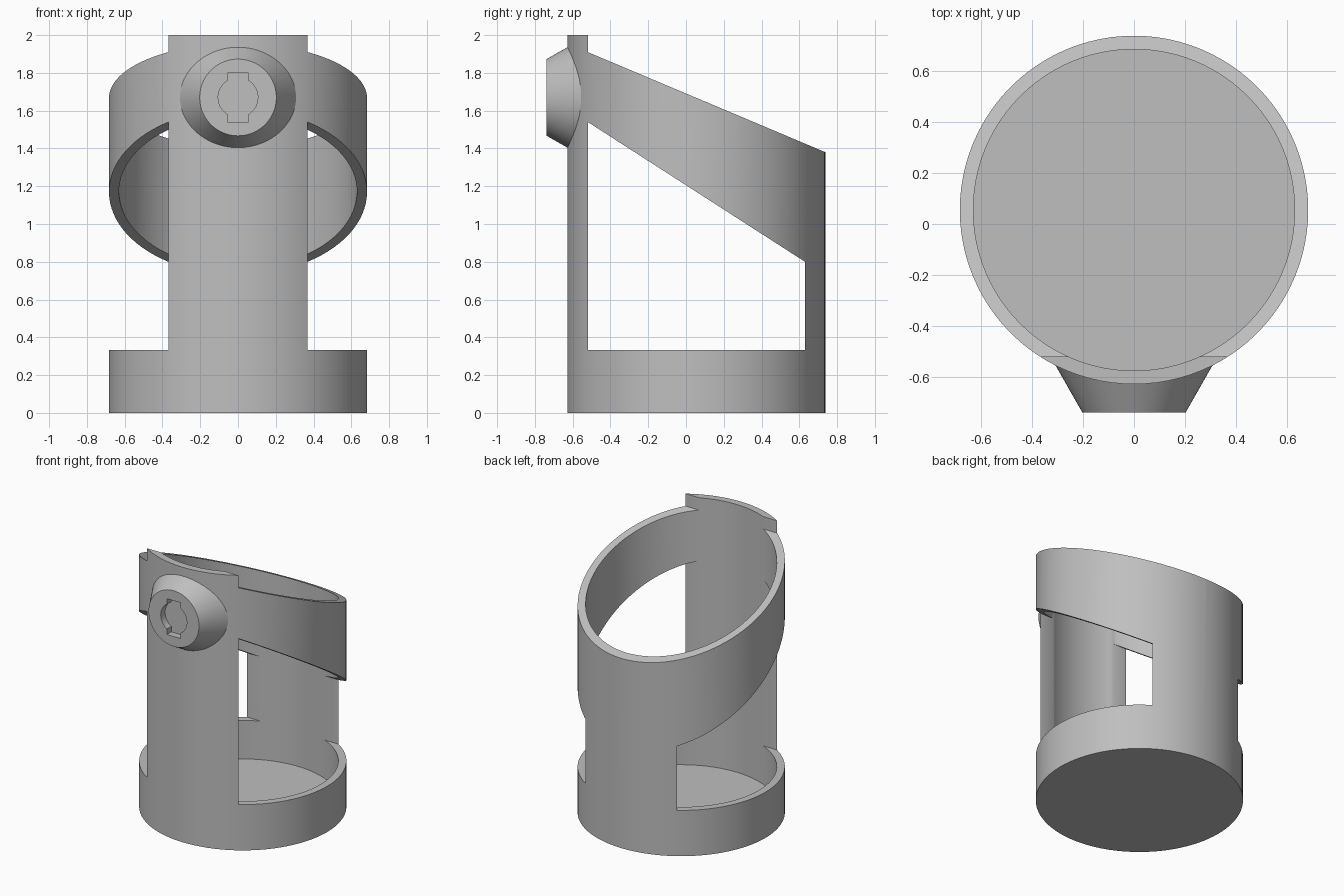
import bpy, bmesh, math
from mathutils import Matrix, Vector

cube = bpy.data.objects.get("Cube")
if cube:
    bpy.data.objects.remove(cube, do_unlink=True)

CY, R_OUT, R_IN, FLOOR = 0.055, 0.683, 0.63, 0.053
FRONT, BACK = -0.52, 0.63          # where the side openings start and stop
LOCK_Z, LOCK_Y = 1.67, -0.738
SEGS = 96

grey = bpy.data.materials.new("plain grey")
grey.use_nodes = True
grey.diffuse_color = (0.52, 0.52, 0.52, 1)
grey.node_tree.nodes["Principled BSDF"].inputs["Base Color"].default_value = grey.diffuse_color


def make(name, bm):
    bmesh.ops.recalc_face_normals(bm, faces=bm.faces)
    mesh = bpy.data.meshes.new(name)
    bm.to_mesh(mesh)
    bm.free()
    mesh.materials.append(grey)
    obj = bpy.data.objects.new(name, mesh)
    bpy.context.collection.objects.link(obj)
    return obj


def prism(name, points, push):
    """Closed outline extruded along a vector."""
    bm = bmesh.new()
    face = bm.faces.new([bm.verts.new(p) for p in points])
    ext = bmesh.ops.extrude_face_region(bm, geom=[face], use_keep_orig=True)
    moved = [v for v in ext["geom"] if isinstance(v, bmesh.types.BMVert)]
    bmesh.ops.translate(bm, verts=moved, vec=Vector(push))
    return make(name, bm)


def side_prism(name, outline):
    return prism(name, [(-1, y, z) for y, z in outline], (2, 0, 0))


def lathe(name, profile, matrix):
    """Profile of (radius, height) spun round z, then placed."""
    bm = bmesh.new()
    verts = [bm.verts.new((r, 0, z)) for r, z in profile]
    edges = [bm.edges.new(pair) for pair in zip(verts, verts[1:])]
    bmesh.ops.spin(bm, geom=verts + edges, cent=(0, 0, 0), axis=(0, 0, 1),
                   angle=math.tau, steps=SEGS)
    bmesh.ops.remove_doubles(bm, verts=bm.verts, dist=1e-5)
    bm.transform(matrix)
    return make(name, bm)


def cut(obj, *cutters):
    """Subtract the cutters, then smooth with sharp edges kept."""
    bpy.ops.object.select_all(action="DESELECT")
    bpy.context.view_layer.objects.active = obj
    obj.select_set(True)
    for cutter in cutters:
        cutter.hide_render = True
        mod = obj.modifiers.new("cut", "BOOLEAN")
        mod.operation, mod.solver, mod.object = "DIFFERENCE", "EXACT", cutter
        bpy.ops.object.modifier_apply(modifier=mod.name)
        bpy.data.objects.remove(cutter, do_unlink=True)
    bpy.ops.object.shade_smooth_by_angle(angle=math.radians(30))


# Cup with front strap, rear strap and sloping collar
upright = Matrix.Translation((0, CY, 0))
cup = lathe("cup_holder", [(0, 0), (R_OUT, 0), (R_OUT, 2), (R_IN, 2),
                           (R_IN, FLOOR), (0, FLOOR)], upright)
slope_cut = side_prism("slope_cutter", [(FRONT, 2.2), (FRONT, 1.91), (0.738, 1.38),
                                        (0.9, 1.312), (0.9, 2.2)])
window_cut = side_prism("window_cutter", [(FRONT, 0.333), (BACK, 0.333),
                                          (BACK, 0.8), (FRONT, 1.54)])
cut(cup, slope_cut, window_cut)

# Tapered lock boss, its back hollowed to follow the strap
facing = Matrix.Translation((0, LOCK_Y, LOCK_Z)) @ Matrix.Rotation(-math.pi / 2, 4, "X")
boss = lathe("lock_boss", [(0, 0), (0.203, 0), (0.333, 0.228), (0, 0.228)], facing)
core = lathe("core_cutter", [(0, 1), (0.66, 1), (0.66, 2.2), (0, 2.2)], upright)

# Keyhole outline: round centre with a slot above and below
r, half, tall = 0.105, 0.055, 0.13
start = math.acos(half / r)
arc = [start - 2 * start * i / 24 for i in range(25)]
right = [(half, tall)] + [(r * math.cos(a), r * math.sin(a)) for a in arc] + [(half, -tall)]
outline = right + [(-x, -z) for x, z in right]
keyhole = prism("keyhole_cutter", [(x, LOCK_Y - 0.05, LOCK_Z + z) for x, z in outline],
                (0, 0.1, 0))
cut(boss, core, keyhole)
